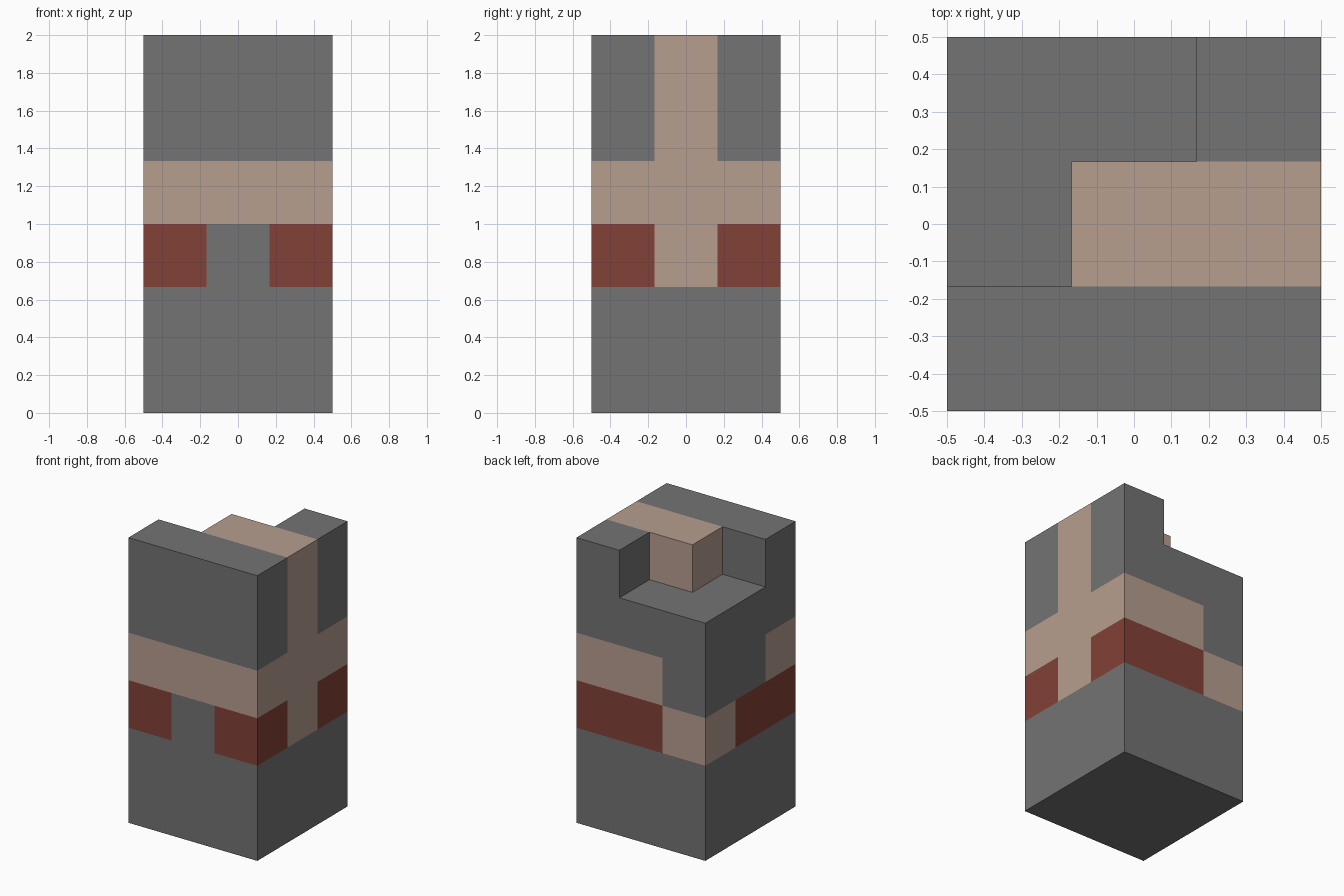
import bpy, bmesh
from mathutils import Vector

cube = bpy.data.objects.get("Cube")
if cube:
    bpy.data.objects.remove(cube, do_unlink=True)

UNIT = 1 / 3
GREY, TAN, RED = range(3)


def material(name, rgb):
    mat = bpy.data.materials.new(name)
    mat.use_nodes = True
    colour = (*rgb, 1)
    mat.diffuse_color = colour
    mat.node_tree.nodes["Principled BSDF"].inputs["Base Color"].default_value = colour
    return mat


materials = [
    material("grey", (0.175, 0.172, 0.172)),
    material("tan", (0.474, 0.342, 0.275)),
    material("brick_red", (0.225, 0.052, 0.037)),
]

# The block is a stack of unit cells, filled range by range
cells = {}


def fill(colour, xs, ys, zs):
    for x in range(*xs):
        for y in range(*ys):
            for z in range(*zs):
                cells[x, y, z] = colour


ALL = (0, 3)
LOW, MID, HIGH = (0, 1), (1, 2), (2, 3)

# Grey body
fill(GREY, ALL, ALL, (0, 6))

# Red and tan lower band
fill(RED, ALL, ALL, (2, 3))
fill(GREY, MID, LOW, (2, 3))
fill(TAN, HIGH, MID, (2, 3))
fill(TAN, LOW, HIGH, (2, 3))

# Tan upper band, grey at the back left
fill(TAN, ALL, ALL, (3, 4))
fill(GREY, LOW, (1, 3), (3, 4))

# Tan bar rising through the right side to the top
fill(TAN, (1, 3), MID, (4, 6))
fill(GREY, MID, MID, (4, 5))

# Notch around the end of the bar
for x, y in ((0, 1), (0, 2), (1, 2)):
    del cells[x, y, 5]

# Outer skin of the cells
bm = bmesh.new()
for cell, colour in cells.items():
    centre = Vector(cell) + Vector((-1, -1, 0.5))
    for axis in range(3):
        for sign in (-1, 1):
            normal = Vector((0, 0, 0))
            normal[axis] = sign
            if tuple(int(a + b) for a, b in zip(cell, normal)) in cells:
                continue
            u = Vector((0, 0, 0))
            u[(axis + 1) % 3] = 0.5
            v = normal.cross(u)
            middle = centre + normal / 2
            corners = (-u - v, u - v, u + v, v - u)
            face = bm.faces.new([bm.verts.new((middle + c) * UNIT) for c in corners])
            face.material_index = colour

# Weld, then merge flat areas of one colour
bmesh.ops.remove_doubles(bm, verts=bm.verts, dist=0.001)
bmesh.ops.dissolve_limit(bm, angle_limit=0.01, verts=bm.verts, edges=bm.edges,
                         delimit={'MATERIAL'})
bmesh.ops.recalc_face_normals(bm, faces=bm.faces)

mesh = bpy.data.meshes.new("puzzle_block")
bm.to_mesh(mesh)
bm.free()
for mat in materials:
    mesh.materials.append(mat)
block = bpy.data.objects.new("puzzle_block", mesh)
bpy.context.collection.objects.link(block)
